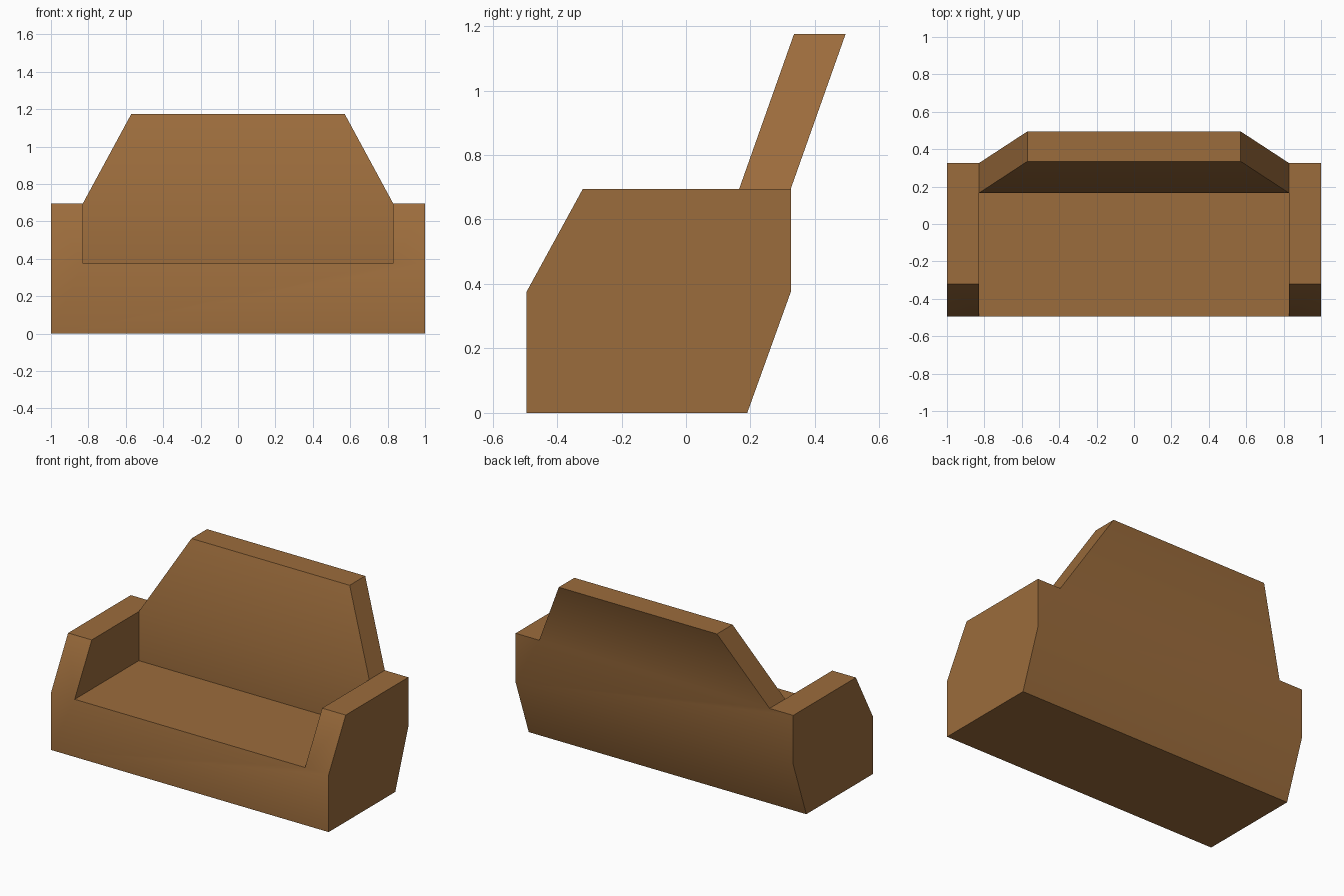
import bpy, bmesh, math

if "Cube" in bpy.data.objects:
    bpy.data.objects.remove(bpy.data.objects["Cube"])

ARM_IN, ARM_OUT = 0.83, 1.0      # inner and outer side of the armrests
SEAT_Z, ARM_Z, TOP_Z = 0.375, 0.695, 1.175
FRONT, BACK, THICK = -0.495, 0.325, 0.16

brown = bpy.data.materials.new("brown upholstery")
brown.diffuse_color = (0.33, 0.15, 0.045, 1)
brown.use_nodes = True
brown.node_tree.nodes["Principled BSDF"].inputs["Base Color"].default_value = brown.diffuse_color


def prism(name, profile):
    """Close a solid between mirrored sides; profile points are (half width, y, z)."""
    bm = bmesh.new()
    left = [bm.verts.new((-x, y, z)) for x, y, z in profile]
    right = [bm.verts.new((x, y, z)) for x, y, z in profile]
    bm.faces.new(left)
    bm.faces.new(right)
    n = len(profile)
    for i in range(n):
        j = (i + 1) % n
        bm.faces.new((left[i], left[j], right[j], right[i]))
    bmesh.ops.recalc_face_normals(bm, faces=bm.faces)
    mesh = bpy.data.meshes.new(name)
    bm.to_mesh(mesh)
    bm.free()
    mesh.materials.append(brown)
    ob = bpy.data.objects.new(name, mesh)
    bpy.context.collection.objects.link(ob)
    return ob


def combine(target, tool, operation):
    """Apply a boolean and remove the tool object."""
    mod = target.modifiers.new(operation.lower(), 'BOOLEAN')
    mod.operation, mod.object, mod.solver = operation, tool, 'EXACT'
    bpy.context.view_layer.objects.active = target
    bpy.ops.object.modifier_apply(modifier=mod.name)
    bpy.data.objects.remove(tool)


# Full-width body with the armrest outline
sofa = prism("sofa", [(ARM_OUT, y, z) for y, z in (
    (FRONT, 0), (0.19, 0), (BACK, SEAT_Z), (BACK, ARM_Z),
    (-0.32, ARM_Z), (FRONT, SEAT_Z))])

# Seat well between the armrests
well = prism("seat_well", [(ARM_IN, y, z) for y, z in (
    (-0.7, SEAT_Z), (BACK - THICK, SEAT_Z), (BACK - THICK, 1), (-0.7, 1))])
combine(sofa, well, 'DIFFERENCE')

# Leaning, tapered backrest
backrest = prism("backrest", [
    (ARM_IN, BACK - THICK, ARM_Z), (ARM_IN, BACK, ARM_Z),
    (0.57, 0.495, TOP_Z), (0.57, 0.495 - THICK, TOP_Z)])
combine(sofa, backrest, 'UNION')

# Tidy coplanar seams, then soften only the shallow bends
bm = bmesh.new()
bm.from_mesh(sofa.data)
bmesh.ops.remove_doubles(bm, verts=bm.verts, dist=1e-4)
bmesh.ops.dissolve_limit(bm, angle_limit=math.radians(1), verts=bm.verts, edges=bm.edges)
bm.to_mesh(sofa.data)
bm.free()
bpy.ops.object.select_all(action='DESELECT')
sofa.select_set(True)
bpy.context.view_layer.objects.active = sofa
bpy.ops.object.shade_smooth_by_angle(angle=math.radians(30))
